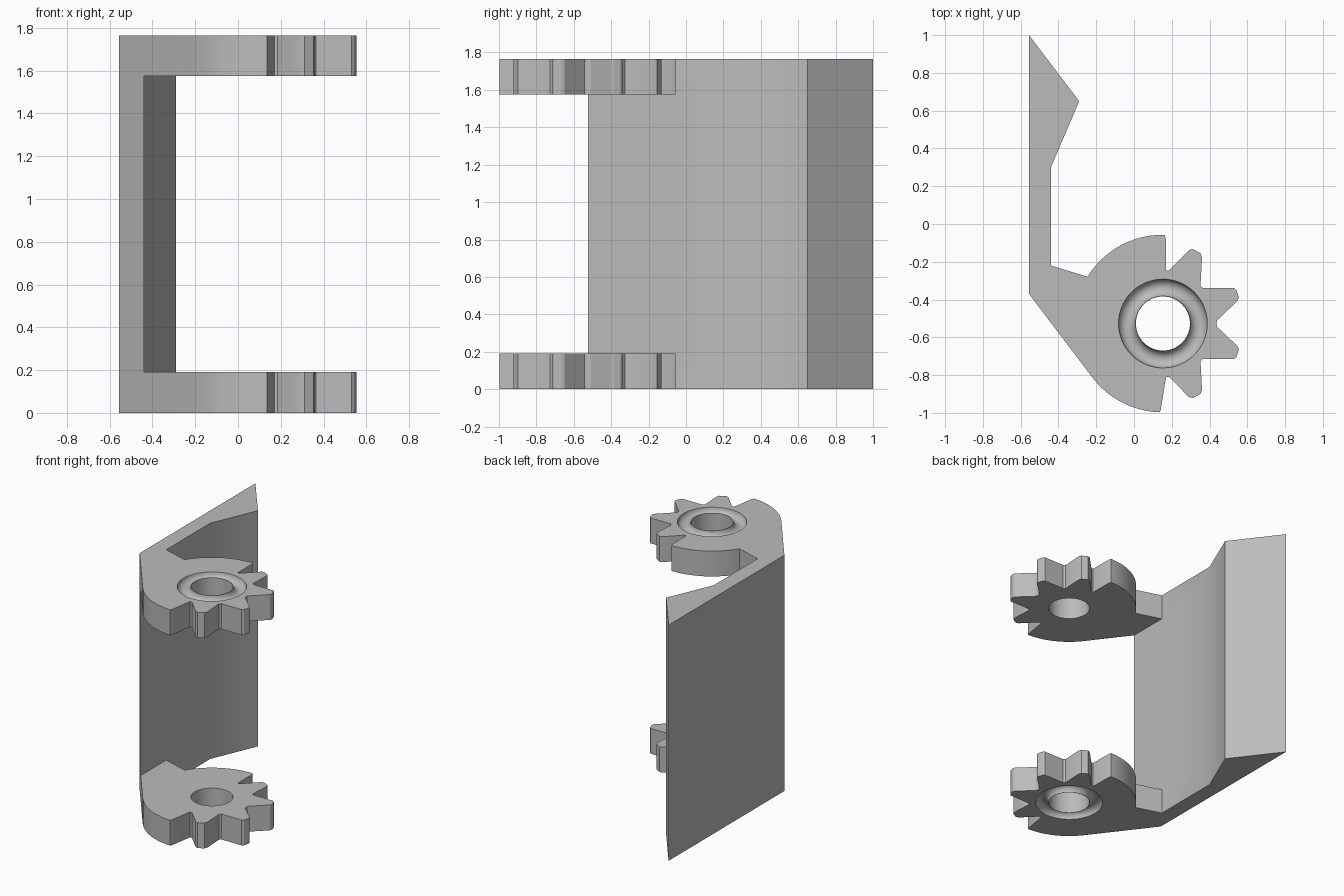
import bpy, bmesh
from math import radians, cos, sin, pi
from mathutils import Matrix

cube = bpy.data.objects.get("Cube")
if cube:
    bpy.data.objects.remove(cube)

HEIGHT, PLATE = 1.765, 0.19
CX, CY, R = 0.153, -0.527, 0.47

grey = bpy.data.materials.new("light_grey")
grey.use_nodes = True
grey.diffuse_color = (0.5, 0.5, 0.5, 1)
grey.node_tree.nodes["Principled BSDF"].inputs["Base Color"].default_value = (0.5, 0.5, 0.5, 1)


def make(name, bm, helper=False):
    bmesh.ops.recalc_face_normals(bm, faces=bm.faces)
    mesh = bpy.data.meshes.new(name)
    bm.to_mesh(mesh)
    bm.free()
    mesh.materials.append(grey)
    ob = bpy.data.objects.new(name, mesh)
    bpy.context.collection.objects.link(ob)
    ob.hide_render = helper
    return ob


def prism(name, outline, z0, z1, helper=False):
    bm = bmesh.new()
    face = bm.faces.new([bm.verts.new((x, y, z0)) for x, y in outline])
    top = bmesh.ops.extrude_face_region(bm, geom=[face])["geom"]
    bmesh.ops.translate(bm, vec=(0, 0, z1 - z0),
                        verts=[v for v in top if isinstance(v, bmesh.types.BMVert)])
    return make(name, bm, helper)


def arc(a0, a1, n, r=R):
    angles = [radians(a0 + (a1 - a0) * i / n) for i in range(n + 1)]
    return [(CX + r * cos(a), CY + r * sin(a)) for a in angles]


def revolve(name, section, helper=True):
    # closed ring made by spinning an (r, z) section round the pivot
    bm = bmesh.new()
    n = 64
    rings = [[bm.verts.new((CX + r * cos(2 * pi * i / n), CY + r * sin(2 * pi * i / n), z))
              for r, z in section] for i in range(n)]
    for i in range(n):
        a, b = rings[i], rings[(i + 1) % n]
        for j in range(len(section)):
            k = (j + 1) % len(section)
            bm.faces.new((a[j], b[j], b[k], a[k]))
    return make(name, bm, helper)


# Outline: hooked wall, rounded hub and gear teeth (teeth mirrored about the pivot)
half_teeth = [(0.436, 0.0), (0.44, 0.017), (0.55, 0.122), (0.555, 0.14), (0.542, 0.178),
              (0.53, 0.188), (0.365, 0.188), (0.352, 0.2), (0.36, 0.35), (0.352, 0.372),
              (0.31, 0.395), (0.29, 0.388), (0.185, 0.282), (0.17, 0.282)]
upper = [(x, CY + d) for x, d in half_teeth]
lower = [(x, CY - d) for x, d in reversed(half_teeth[1:])]
outline = ([(-0.556, 1), (-0.556, -0.37)] + arc(218, 268, 14)
           + [(0.142, -0.98)] + lower + upper + [(0.168, -0.075)]
           + arc(89, 148.2, 16) + [(-0.44, -0.22), (-0.44, 0.3), (-0.29, 0.65)])
bracket = prism("gear_bracket", outline, 0, HEIGHT)

# Opening between the two plates, pivot bore, and round grooves on the outer faces
gap = prism("gap_cutter", [(-0.44, -1.2), (0.8, -1.2), (0.8, -0.03), (-0.44, -0.03)],
            PLATE, HEIGHT - PLATE, True)
bore = prism("bore_cutter", arc(0, 354.375, 63, 0.143), -0.1, HEIGHT + 0.1, True)
cutters = [gap, bore]
for label, z in (("bottom", 0), ("top", HEIGHT)):
    section = [(0.19 + 0.045 * cos(2 * pi * i / 20), z + 0.045 * sin(2 * pi * i / 20))
               for i in range(20)]
    cutters.append(revolve(label + "_groove_cutter", section))

bpy.context.view_layer.objects.active = bracket
for c in cutters:
    mod = bracket.modifiers.new(c.name, "BOOLEAN")
    mod.operation, mod.solver, mod.object = "DIFFERENCE", "EXACT", c
    bpy.ops.object.modifier_apply(modifier=mod.name)
for c in cutters:
    bpy.data.objects.remove(c)

bpy.ops.object.select_all(action="DESELECT")
bracket.select_set(True)
bpy.ops.object.shade_smooth_by_angle(angle=radians(30))
